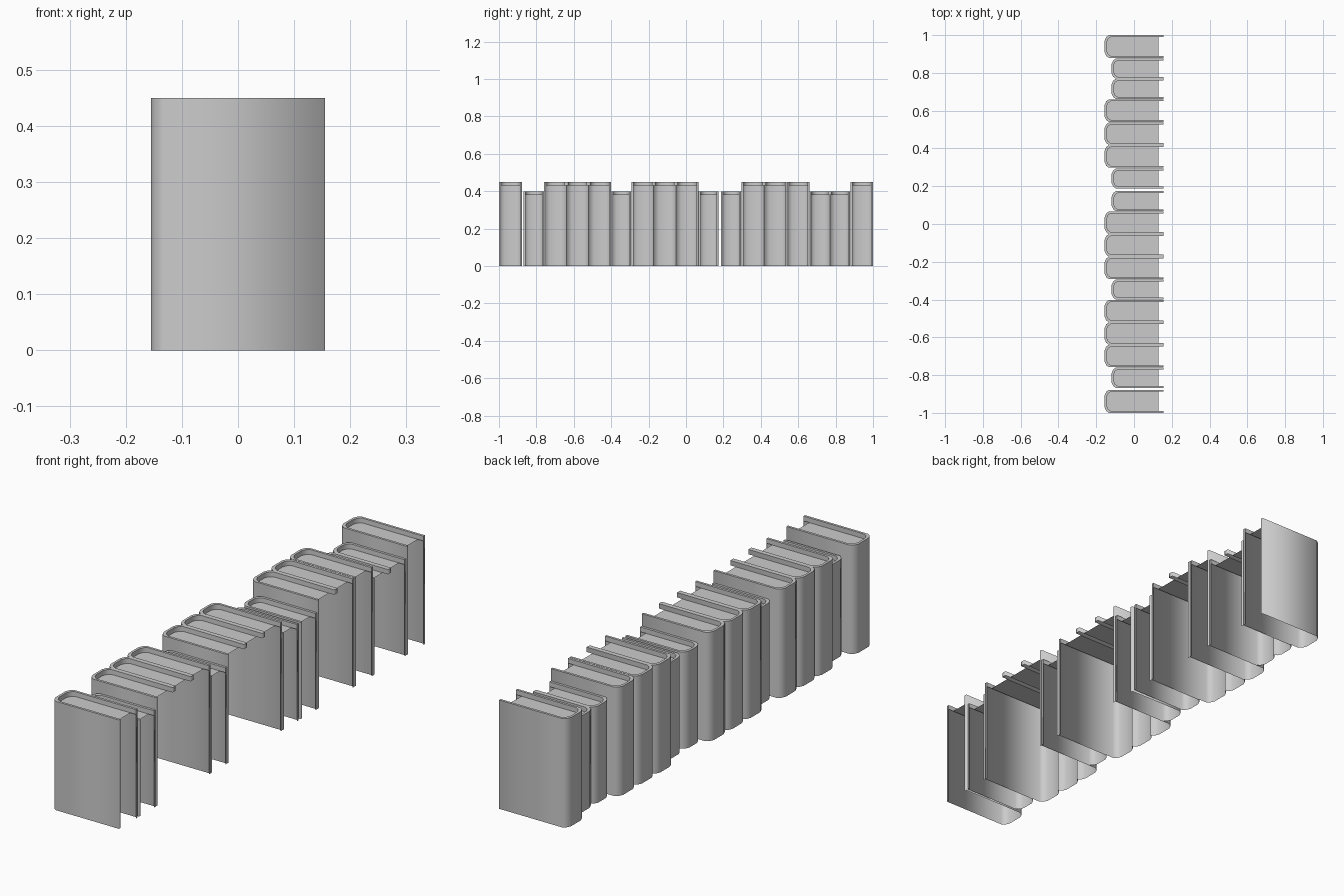
import bpy
import bmesh

cube = bpy.data.objects.get("Cube")
if cube:
    bpy.data.objects.remove(cube)

gray = bpy.data.materials.new("light_gray")
gray.use_nodes = True
gray.diffuse_color = (0.6, 0.6, 0.6, 1)
gray.node_tree.nodes["Principled BSDF"].inputs["Base Color"].default_value = (0.6, 0.6, 0.6, 1)

FORE, PAGE_END, BOARD, DROP = 0.155, 0.13, 0.01, 0.02
TALL, SHORT = (0.45, -0.155), (0.40, -0.118)   # height, spine position


def profile(spine, y0, y1, inset):
    """Plan outline of a cover: front board, rounded spine, back board."""
    s, a, b = spine + inset, y0 + inset, y1 - inset
    front = [(FORE, a), (s + 0.022, a), (s + 0.008, a + 0.010), (s, a + 0.028)]
    back = [(x, a + b - y) for x, y in reversed(front)]
    return front + back


def make_book(name, kind, y0, y1, front_board, back_board):
    height, spine = kind
    outer = profile(spine, y0, y1, 0)
    inner = profile(spine, y0, y1, BOARD)
    page_z = height - DROP
    bm = bmesh.new()

    def face(points):
        bm.faces.new([bm.verts.new(p) for p in points])

    def wall(p, q, low, high):
        face([(*q, low), (*p, low), (*p, high), (*q, high)])

    last = len(outer) - 2
    for i in range(last + 1):
        p, q, ip, iq = outer[i], outer[i + 1], inner[i], inner[i + 1]
        # outer shell, left open where neighbouring books share a board
        if not ((i == 0 and not front_board) or (i == last and not back_board)):
            wall(p, q, 0, height)
        face([(*q, height), (*p, height), (*ip, height), (*iq, height)])
        wall(iq, ip, page_z, height)
    # fore edges of the boards
    wall(inner[0], outer[0], 0 if front_board else page_z, height)
    wall(outer[-1], inner[-1], 0 if back_board else page_z, height)
    # top of the pages
    face([(min(x, PAGE_END), y, page_z) for x, y in reversed(inner)])

    bmesh.ops.remove_doubles(bm, verts=bm.verts, dist=0.0001)
    bm.normal_update()
    if max(bm.faces, key=lambda f: len(f.verts)).normal.z < 0:
        bmesh.ops.reverse_faces(bm, faces=[f for f in bm.faces if abs(f.normal.z) > 0.9])
    for f in bm.faces:
        f.smooth = True
    # keep horizontal edges crisp, let vertical ones blend
    for e in bm.edges:
        e.smooth = abs(e.verts[0].co.z - e.verts[1].co.z) > 0.001
    mesh = bpy.data.meshes.new(name)
    bm.to_mesh(mesh)
    bm.free()
    mesh.materials.append(gray)
    bpy.context.collection.objects.link(bpy.data.objects.new(name, mesh))


# runs of equal books: kind, count, start and end along the row
runs = [
    (TALL, 1, -1.0, -0.878), (SHORT, 1, -0.868, -0.76), (TALL, 3, -0.758, -0.402),
    (SHORT, 1, -0.40, -0.294), (TALL, 3, -0.292, 0.066), (SHORT, 1, 0.068, 0.174),
    (SHORT, 1, 0.188, 0.294), (TALL, 2, 0.298, 0.538), (TALL, 1, 0.54, 0.66),
    (SHORT, 2, 0.662, 0.876), (TALL, 1, 0.88, 1.0),
]
number = 1
for kind, count, start, end in runs:
    step = (end - start) / count
    for k in range(count):
        make_book(f"book_{number}", kind, start + k * step, start + (k + 1) * step,
                  k == 0, k == count - 1)
        number += 1
